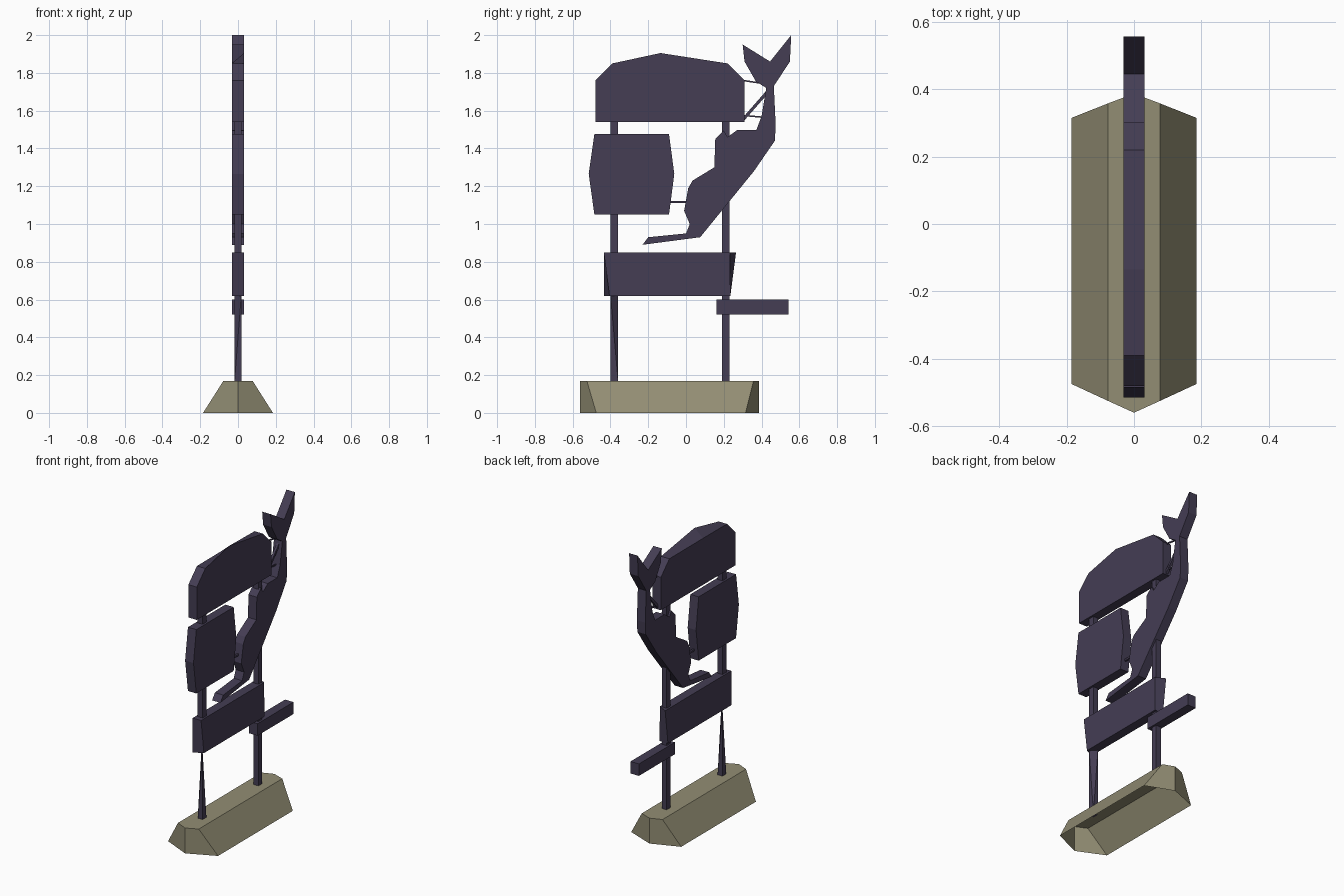
import bpy, bmesh
from mathutils import Vector

if "Cube" in bpy.data.objects:
    bpy.data.objects.remove(bpy.data.objects["Cube"])


def material(name, rgb):
    m = bpy.data.materials.new(name)
    m.diffuse_color = (*rgb, 1)
    m.use_nodes = True
    m.node_tree.nodes["Principled BSDF"].inputs["Base Color"].default_value = m.diffuse_color
    return m


STONE = material("olive stone", (0.29, 0.27, 0.175))
PAINT = material("dark plum paint", (0.058, 0.047, 0.088))


def finish(name, bm, mat):
    bmesh.ops.recalc_face_normals(bm, faces=bm.faces)
    me = bpy.data.meshes.new(name)
    bm.to_mesh(me)
    bm.free()
    me.materials.append(mat)
    ob = bpy.data.objects.new(name, me)
    bpy.context.collection.objects.link(ob)
    return ob


def loft(name, a, b, mat, cap_a=True):
    """Join two matching loops of 3D points into a solid."""
    bm = bmesh.new()
    va = [bm.verts.new(p) for p in a]
    vb = [bm.verts.new(p) for p in b]
    n = len(a)
    if cap_a:
        bm.faces.new(va)
    bm.faces.new(vb[::-1])
    for i in range(n):
        j = (i + 1) % n
        bm.faces.new((va[i], va[j], vb[j], vb[i]))
    bmesh.ops.remove_doubles(bm, verts=bm.verts, dist=1e-5)
    return finish(name, bm, mat)


def plate(name, right, left=None, half=0.031):
    """Flat panel from a (y, z) outline; left outline may differ."""
    return loft(name, [(-half, y, z) for y, z in (left or right)],
                [(half, y, z) for y, z in right], PAINT)


def box(name, y0, y1, z0, z1, half=0.031):
    return plate(name, [(y0, z0), (y1, z0), (y1, z1), (y0, z1)], half=half)


def rod(name, p, q, r=0.006):
    """Thin square bar between two (y, z) points."""
    p, q = Vector(p), Vector(q)
    d = (q - p).normalized() * r
    n = Vector((-d.y, d.x))
    return plate(name, [p - n, q - n, q + n, p + n], half=r)


# Plinth: hexagonal, sloped sides, open underneath
def hexagon(x, y_front, y_back, z):
    return [(0, -0.56, z), (x, y_front, z), (x, y_back, z),
            (0, 0.387, z), (-x, y_back, z), (-x, y_front, z)]


loft("plinth", hexagon(0.185, -0.475, 0.315, 0),
     hexagon(0.077, -0.525, 0.358, 0.17), STONE, cap_a=False)

# Posts: the front one has a lower length that narrows to a diagonal edge
w = 0.018
box("back_post", 0.19, 0.23, 0.17, 1.55, w)
box("front_post_upper", -0.40, -0.36, 0.62, 1.55, w)
p, q = (w, -0.40, 0.63), (-w, -0.36, 0.63)
bm = bmesh.new()
for v in [(-w, -0.40, 0.17), (w, -0.40, 0.17), (w, -0.36, 0.17),
          (-w, -0.36, 0.17), p, q]:
    bm.verts.new(v)
bmesh.ops.convex_hull(bm, input=bm.verts)
finish("front_post_lower", bm, PAINT)

# Header panel: peak only along the right face
header = [(-0.48, 1.54), (0.31, 1.54), (0.31, 1.76), (0.22, 1.85),
          (-0.135, 1.905), (-0.39, 1.85), (-0.48, 1.76)]
header_left = [(y, min(z, 1.851)) for y, z in header]
plate("header_panel", header, header_left)

# Middle panel with bowed ends
plate("middle_panel", [(-0.485, 1.05), (-0.09, 1.05), (-0.062, 1.265),
                       (-0.09, 1.477), (-0.485, 1.477), (-0.515, 1.265)])

# Lower board with skewed ends, and the side arm
plate("lower_board", [(-0.405, 0.62), (0.235, 0.62), (0.232, 0.85), (-0.435, 0.85)],
      [(-0.435, 0.62), (0.235, 0.62), (0.265, 0.85), (-0.435, 0.85)])
box("side_arm", 0.162, 0.542, 0.52, 0.60)

# Leaping sea animal cut-out: beak, belly, tail flukes, back, fin
plate("animal_cutout", [
    (-0.23, 0.89), (0.075, 0.93), (0.36, 1.28), (0.47, 1.44), (0.475, 1.52),
    (0.465, 1.73), (0.55, 1.86), (0.557, 2.0), (0.445, 1.86), (0.30, 1.95),
    (0.31, 1.86), (0.37, 1.755), (0.425, 1.72), (0.40, 1.57), (0.372, 1.497),
    (0.27, 1.497), (0.22, 1.46), (0.20, 1.495), (0.155, 1.45), (0.15, 1.30),
    (0.035, 1.23), (0.012, 1.19), (-0.01, 1.07), (0.02, 1.0), (0.0, 0.95),
    (-0.20, 0.93)])

# Thin struts holding the cut-out
rod("lower_strut", (-0.10, 1.117), (0.01, 1.117))
rod("diagonal_strut", (0.30, 1.55), (0.44, 1.71), 0.008)
rod("middle_strut", (0.30, 1.575), (0.41, 1.565), 0.004)
rod("upper_strut", (0.30, 1.76), (0.40, 1.745), 0.004)
